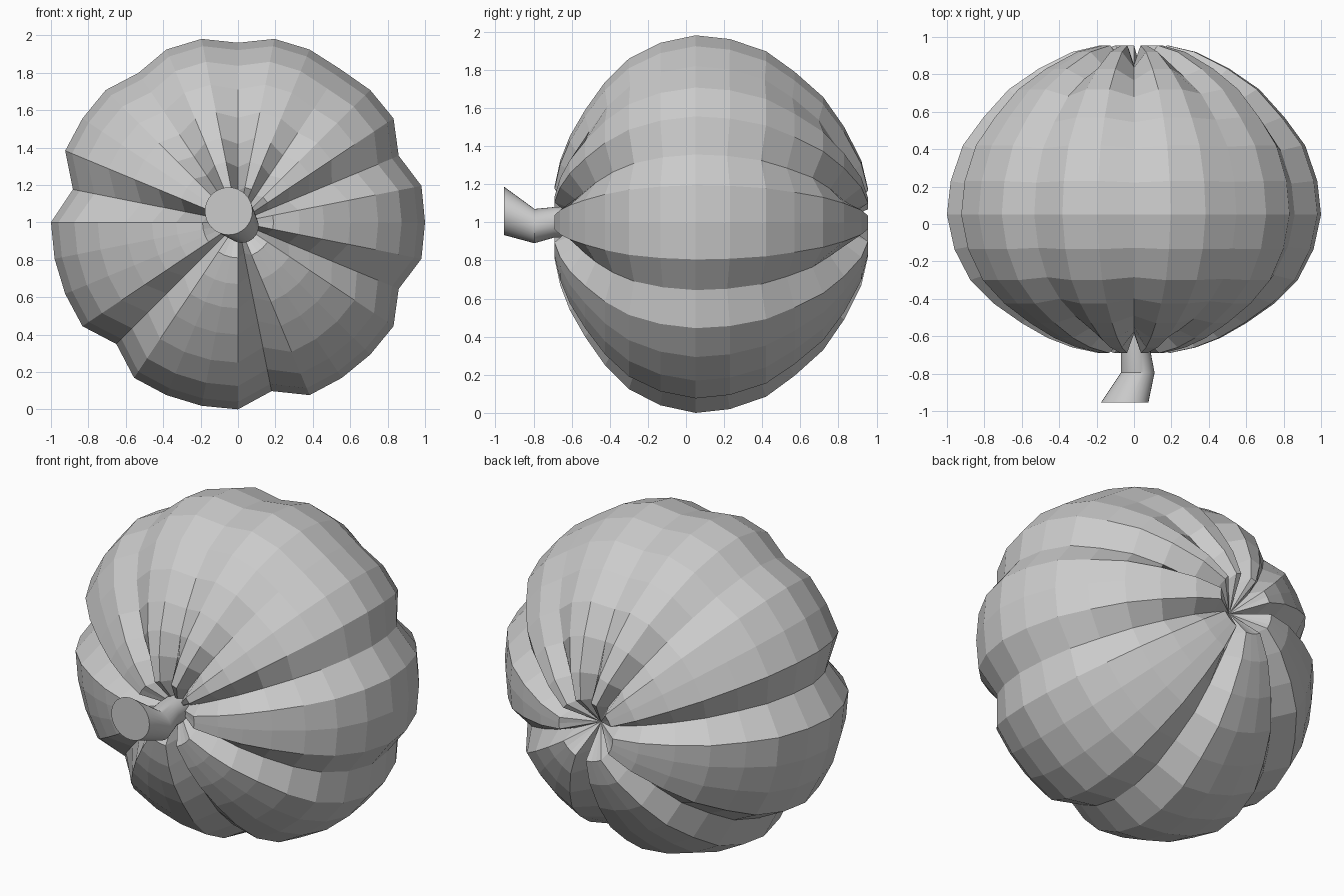
import bpy, bmesh
from math import sin, cos, pi, radians

if "Cube" in bpy.data.objects:
    bpy.data.objects.remove(bpy.data.objects["Cube"])

SEG = 32


def finish(name, bm):
    bmesh.ops.recalc_face_normals(bm, faces=bm.faces)
    me = bpy.data.meshes.new(name)
    bm.to_mesh(me)
    bm.free()
    ob = bpy.data.objects.new(name, me)
    bpy.context.collection.objects.link(ob)
    return ob


def bridge(bm, a, b):
    n = len(a)
    for i in range(n):
        bm.faces.new((a[i], a[(i + 1) % n], b[(i + 1) % n], b[i]))


# Body: low-poly squashed sphere along y with creased ribs; (y, radius) rings
profile = [(-0.69, 0.19), (-0.66, 0.33), (-0.61, 0.46), (-0.53, 0.60), (-0.425, 0.75),
           (-0.30, 0.875), (-0.135, 0.96), (0.05, 1.0), (0.23, 0.98), (0.42, 0.915),
           (0.57, 0.805), (0.72, 0.67), (0.83, 0.51), (0.92, 0.33), (0.955, 0.18)]
# groove segment: (depth at the equator, depth at the ends)
grooves = {2: (0.07, 0.11), 5: (0.015, 0.09), 8: (0.04, 0.11), 11: (0.04, 0.09),
           15: (0.10, 0.11), 20: (0.08, 0.11), 25: (0.08, 0.11), 30: (0.07, 0.11)}
bm = bmesh.new()
rings = []
for j, (y, radius) in enumerate(profile):
    t = pi - (15 - j) * pi / 16
    t = (j + 1) * pi / 16
    ring = []
    for k in range(SEG):
        mid, end = grooves.get(k, (0, 0))
        w = cos(t) ** 4
        d = mid * (1 - w) + end * w
        r = radius - d * sin(t)
        a = 2 * pi * k / SEG
        ring.append(bm.verts.new((r * cos(a), y + d * cos(t), 1 + r * sin(a))))
    rings.append(ring)
for a, b in zip(rings, rings[1:]):
    bridge(bm, a, b)
# Sunken ends
for ring, y in ((rings[0], -0.57), (rings[-1], 0.81)):
    pole = bm.verts.new((0, y, 1))
    for i in range(SEG):
        bm.faces.new((ring[i], ring[(i + 1) % SEG], pole))
finish("pumpkin_body", bm)

# Stem: bent, flaring stalk cut off square to y
bm = bmesh.new()
path = [(0.0, -0.52, 1.0, 0.08), (0.01, -0.69, 1.0, 0.08),
        (0.02, -0.795, 0.98, 0.09), (-0.05, -0.955, 1.06, 0.127)]
loops = [[bm.verts.new((x + r * cos(2 * pi * i / SEG), y, z + r * sin(2 * pi * i / SEG)))
          for i in range(SEG)] for x, y, z, r in path]
for a, b in zip(loops, loops[1:]):
    bridge(bm, a, b)
bm.faces.new(loops[0])
bm.faces.new(loops[-1])
stem = finish("stem", bm)
bpy.context.view_layer.objects.active = stem
stem.select_set(True)
bpy.ops.object.shade_smooth_by_angle(angle=radians(30))
